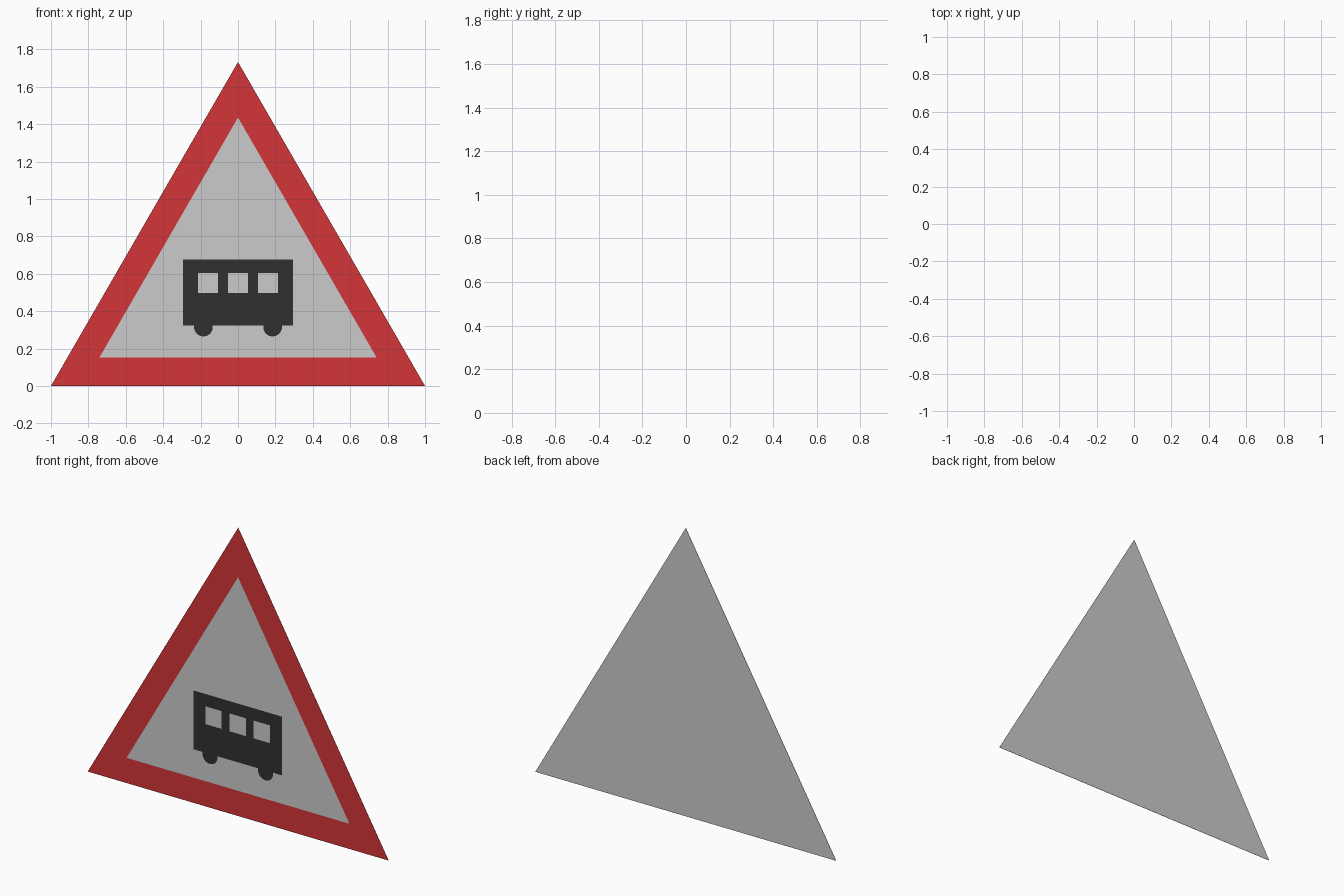
import bpy, bmesh
from math import cos, sin, pi, sqrt

if "Cube" in bpy.data.objects:
    bpy.data.objects.remove(bpy.data.objects["Cube"])


def material(name, rgb):
    m = bpy.data.materials.new(name)
    m.diffuse_color = (*rgb, 1)
    m.use_nodes = True
    m.node_tree.nodes["Principled BSDF"].inputs["Base Color"].default_value = m.diffuse_color
    return m


RED = material("red", (0.65, 0.035, 0.04))
BLACK = material("black", (0.03, 0.03, 0.03))


def sheet(name, outline, y, mat=None, depth=0):
    """Flat front-facing sheet from a counter-clockwise (x, z) outline; depth makes it a solid plate."""
    bm = bmesh.new()
    face = bm.faces.new([bm.verts.new((x, y, z)) for x, z in outline])
    if depth:
        ext = bmesh.ops.extrude_face_region(bm, geom=[face], use_keep_orig=True)
        moved = [v for v in ext["geom"] if isinstance(v, bmesh.types.BMVert)]
        bmesh.ops.translate(bm, verts=moved, vec=(0, depth, 0))
        bmesh.ops.recalc_face_normals(bm, faces=bm.faces)
    me = bpy.data.meshes.new(name)
    bm.to_mesh(me)
    bm.free()
    if mat:
        me.materials.append(mat)
    ob = bpy.data.objects.new(name, me)
    bpy.context.collection.objects.link(ob)
    return ob


def triangle(half, z):
    return [(-half, z), (half, z), (0, z + half * sqrt(3))]


def rect(cx, cz, w, h):
    return [(cx + sx * w / 2, cz + sz * h / 2)
            for sx, sz in ((-1, -1), (1, -1), (1, 1), (-1, 1))]


def disc(cx, cz, r, n=32):
    return [(cx + r * cos(2 * pi * i / n), cz + r * sin(2 * pi * i / n)) for i in range(n)]


# Sign plate: grey backing, red border, pale centre
sheet("back_plate", triangle(1, 0), 0.002, depth=0.001)
sheet("red_border", triangle(1, 0), 0.001, RED)
sheet("centre_panel", triangle(0.741, 0.152), 0)

# Bus pictogram: body, wheels, windows
sheet("bus_body", rect(0, 0.5, 0.588, 0.353), -0.001, BLACK)
for side, x in (("left", -0.185), ("right", 0.185)):
    sheet("wheel_" + side, disc(x, 0.315, 0.05), -0.003, BLACK)
for i in range(3):
    sheet(f"window_{i + 1}", rect(0.16 * (i - 1), 0.55, 0.108, 0.107), -0.003)
